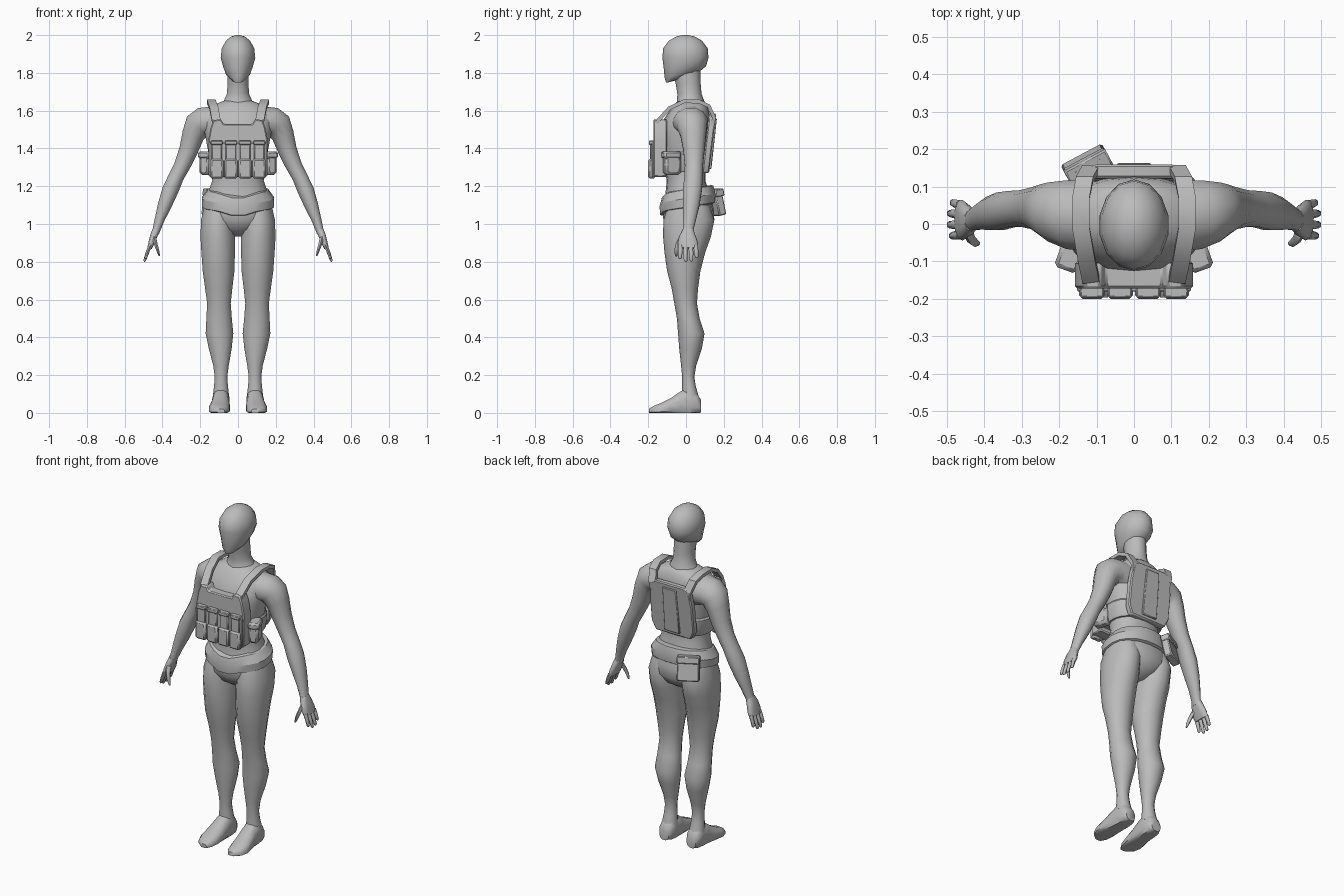
import bpy, bmesh, math
from mathutils import Vector, Matrix

grey = bpy.data.materials.new("plain_grey")
grey.diffuse_color = (0.5, 0.5, 0.5, 1)


def finish(name, bm, angle=50, bevel=0):
    bmesh.ops.recalc_face_normals(bm, faces=bm.faces)
    me = bpy.data.meshes.new(name)
    bm.to_mesh(me)
    bm.free()
    me.materials.append(grey)
    ob = bpy.data.objects.new(name, me)
    bpy.context.collection.objects.link(ob)
    if bevel:
        m = ob.modifiers.new("bevel", 'BEVEL')
        m.width, m.segments = bevel, 1
    bpy.ops.object.select_all(action='DESELECT')
    ob.select_set(True)
    bpy.context.view_layer.objects.active = ob
    bpy.ops.object.shade_smooth_by_angle(angle=math.radians(angle))
    return ob


def skin(bm, rings):
    """Join rings of equal size into a capped tube."""
    rows = [[bm.verts.new(p) for p in r] for r in rings]
    n = len(rows[0])
    for a, b in zip(rows, rows[1:]):
        for i in range(n):
            bm.faces.new((a[i], a[(i + 1) % n], b[(i + 1) % n], b[i]))
    bm.faces.new(rows[0])
    bm.faces.new(rows[-1])


def loft(name, secs, n=14, power=2.0, side=1, warp=None, upright=False, angle=60):
    """Sections are x, y, z, half width, half depth, tilt in degrees."""
    rings = []
    for x, y, z, ru, rv, *t in secs:
        t = math.radians(t[0]) if t else 0
        u = Vector((math.cos(t), 0, math.sin(t)))
        v = Vector((0, 0, 1)) if upright else Vector((0, 1, 0))
        ring = []
        for i in range(n):
            a = 2 * math.pi * i / n + math.pi / n
            c, s = math.cos(a), math.sin(a)
            c = math.copysign(abs(c) ** (2 / power), c)
            s = math.copysign(abs(s) ** (2 / power), s)
            p = Vector((x, y, z)) + u * ru * c + v * rv * s
            if warp:
                p = warp(p)
            ring.append((p.x * side, p.y, p.z))
        rings.append(ring)
    bm = bmesh.new()
    skin(bm, rings)
    return finish(name, bm, angle)


def prism(name, outline, y0, y1, lean=0, zref=0, bevel=0.006):
    """Outline in x and z, extruded along y and leaning with height."""
    bm = bmesh.new()
    skin(bm, [[(x, y + lean * (z - zref), z) for x, z in outline] for y in (y0, y1)])
    return finish(name, bm, 30, bevel)


def box(name, centre, size, rot=(0, 0, 0), bevel=0.008, taper=1.0):
    bm = bmesh.new()
    bmesh.ops.create_cube(bm, size=1)
    for v in bm.verts:
        k = taper if v.co.z > 0 else 1
        v.co = Vector((v.co.x * size[0] * k, v.co.y * size[1] * k, v.co.z * size[2]))
    for ax, r in zip("XYZ", rot):
        bm.transform(Matrix.Rotation(math.radians(r), 4, ax))
    bm.transform(Matrix.Translation(centre))
    return finish(name, bm, 30, bevel)


def ribbon(name, pts, width, thick):
    """Flat strap running through points, thick across its path."""
    rings = []
    for i, p in enumerate(pts):
        d = Vector(pts[min(i + 1, len(pts) - 1)]) - Vector(pts[max(i - 1, 0)])
        nrm = Vector((0, -d.z, d.y)).normalized() * thick / 2
        w, p = Vector((width / 2, 0, 0)), Vector(p)
        rings.append([p - w - nrm, p + w - nrm, p + w + nrm, p - w + nrm])
    bm = bmesh.new()
    skin(bm, rings)
    return finish(name, bm, 30)


# Head: the chin sits forward and below the skull base
def jaw(p):
    if p.z < 1.86 and p.y < 0:
        p.z -= 0.035 * min(1, -p.y / 0.1) * (1.86 - p.z) / 0.08
    return p


loft("head", [(0, -.04, 1.782, .036, .065), (0, -.025, 1.80, .064, .088),
              (0, -.006, 1.835, .08, .112), (0, -.003, 1.88, .094, .122),
              (0, -.003, 1.93, .088, .118), (0, -.003, 1.97, .066, .088),
              (0, -.003, 1.992, .038, .05), (0, -.003, 2.0, .012, .016)], warp=jaw)
loft("neck", [(0, .02, 1.60, .12, .09), (0, .025, 1.65, .078, .072),
              (0, .018, 1.69, .06, .064), (0, .012, 1.74, .057, .066),
              (0, .0, 1.83, .058, .075)])

# Torso from crotch to shoulders
loft("torso", [(0, .015, .935, .03, .05), (0, .015, .97, .10, .105), (0, .015, 1.02, .175, .135),
               (0, .012, 1.08, .185, .135), (0, .01, 1.15, .165, .12), (0, .0, 1.23, .138, .102),
               (0, -.005, 1.30, .143, .11), (0, -.008, 1.40, .163, .125), (0, -.008, 1.48, .178, .13),
               (0, .005, 1.55, .19, .125), (0, .018, 1.60, .178, .105), (0, .025, 1.635, .12, .085),
               (0, .028, 1.655, .07, .065)], n=18, power=2.3)

for s, tag in ((-1, "left"), (1, "right")):
    # Arms
    loft(tag + "_arm", [(.10, .02, 1.53, .10, .10, 80), (.17, .025, 1.535, .092, .095, 62),
                        (.215, .032, 1.52, .076, .082, 42), (.238, .038, 1.47, .062, .07, 25),
                        (.262, .042, 1.39, .052, .058, 20), (.295, .042, 1.31, .045, .05, 20),
                        (.327, .04, 1.25, .042, .05, 22), (.358, .034, 1.18, .045, .052, 22),
                        (.388, .028, 1.10, .038, .045, 22), (.413, .02, 1.03, .028, .036, 20),
                        (.43, .012, .975, .022, .03, 20), (.438, .01, .95, .02, .03, 20)], n=12, side=s)
    # Hands with four fingers and a thumb
    loft(tag + "_palm", [(.433, .01, .97, .021, .029, 20), (.445, .008, .94, .02, .042, 20),
                         (.458, .01, .90, .017, .054, 20), (.468, .012, .872, .013, .052, 20)],
         n=10, power=2.6, side=s)
    for i, (y, length) in enumerate(((-.03, .055), (-.002, .07), (.027, .068), (.054, .05))):
        loft(f"{tag}_finger_{i + 1}",
             [(.466, y * .95, .885, .011, .0125, 20), (.466 + length * .24, y, .88 - length * .55, .010, .0115, 22),
              (.466 + length * .40, y * 1.05, .876 - length, .008, .0095, 22),
              (.466 + length * .43, y * 1.05, .87 - length, .003, .004, 22)], n=6, side=s)
    loft(tag + "_thumb", [(.446, -.015, .935, .014, .02, 10), (.436, -.04, .895, .012, .015, 10),
                          (.425, -.05, .86, .010, .012, 10), (.416, -.052, .83, .005, .006, 10)], n=6, side=s)

    # Legs
    loft(tag + "_leg", [(.10, .015, 1.10, .08, .11), (.108, .015, 1.02, .09, .135),
                        (.107, .005, .93, .094, .126), (.105, -.006, .85, .091, .108),
                        (.103, -.012, .75, .086, .088), (.102, -.006, .66, .074, .07),
                        (.101, -.002, .58, .064, .06), (.100, .012, .50, .069, .06),
                        (.098, .028, .42, .075, .070), (.094, .024, .34, .062, .06),
                        (.09, .014, .25, .042, .04), (.09, .012, .19, .034, .032),
                        (.09, .016, .14, .038, .036), (.09, .024, .08, .045, .045)], n=14, side=s)

    # Feet, rings running from heel to toe, flattened on the ground
    def sole(p):
        p.z = max(p.z, 0)
        return p
    loft(tag + "_foot", [(.09, .08, .035, .03, .035), (.09, .06, .045, .044, .055),
                         (.09, .02, .055, .046, .085), (.092, -.03, .04, .048, .075),
                         (.096, -.08, .028, .054, .052), (.1, -.13, .018, .056, .036),
                         (.098, -.17, .012, .045, .026), (.09, -.197, .008, .02, .014)],
         n=12, power=2.4, side=s, warp=sole, upright=True, angle=50)

    # Shoulder straps of the vest
    ribbon(tag + "_shoulder_strap", [(s * .112, -.155, 1.50), (s * .115, -.15, 1.545), (s * .128, -.088, 1.613),
                                     (s * .142, -.01, 1.65), (s * .142, .07, 1.648),
                                     (s * .132, .12, 1.625), (s * .115, .148, 1.565), (s * .11, .14, 1.52)], .046, .02)
    # Side pouches
    box(tag + "_side_pouch", (s * .166, -.075, 1.315), (.058, .09, .11), (0, 0, s * 20), .014)
    box(tag + "_side_pouch_flap", (s * .168, -.078, 1.365), (.064, .096, .04), (0, 0, s * 20), .01)

# Vest plates
front = [(-.155, 1.25), (.155, 1.25), (.158, 1.44), (.145, 1.51), (.13, 1.55), (.09, 1.555),
         (.075, 1.53), (-.075, 1.53), (-.09, 1.555), (-.13, 1.55), (-.145, 1.51), (-.158, 1.44)]
prism("front_plate", front, -.172, -.10)
prism("front_panel", [(-.15, 1.25), (.15, 1.25), (.152, 1.43), (-.152, 1.43)], -.18, -.165, bevel=.003)
back = [(-.115, 1.27), (.115, 1.27), (.14, 1.32), (.14, 1.47), (.125, 1.57), (.09, 1.585),
        (-.09, 1.585), (-.125, 1.57), (-.14, 1.47), (-.14, 1.32)]
prism("back_plate", back, .085, .122, .12, 1.27)
prism("back_spine", [(-.05, 1.29), (.05, 1.29), (.045, 1.56), (-.045, 1.56)], .11, .132, .11, 1.27, .004)
loft("side_band", [(0, -.02, 1.275, .152, .132), (0, -.02, 1.285, .158, .138),
                   (0, -.02, 1.37, .168, .14), (0, -.02, 1.38, .162, .134)], n=18, power=2.6, angle=30)

# Four magazines in pouches
for i in range(4):
    x = -.1125 + .075 * i
    box(f"magazine_pouch_{i + 1}", (x, -.181, 1.292), (.069, .038, .104), bevel=.009)
    box(f"magazine_{i + 1}", (x, -.177, 1.385), (.056, .026, .10), bevel=.005)
    box(f"magazine_cap_{i + 1}", (x, -.18, 1.43), (.064, .034, .022), bevel=.004)


# Belt: lower at the front, dipping to a point in the middle
def dip(p):
    p.z += .16 * p.y
    if p.y < 0:
        p.z -= .03 * max(0, 1 - abs(p.x) / .11)
    return p


loft("belt", [(0, .008, 1.085, .18, .135), (0, .008, 1.09, .192, .146), (0, .008, 1.135, .194, .15),
              (0, .008, 1.18, .162, .138), (0, .008, 1.185, .15, .125)], n=20, power=2.2, warp=dip, angle=25)

# Hip pouch behind
box("hip_pouch", (-.125, .155, 1.115), (.125, .045, .14), (12, 0, 28), .006, .94)
box("hip_pouch_lid", (-.122, .151, 1.165), (.125, .052, .04), (12, 0, 28), .005)
